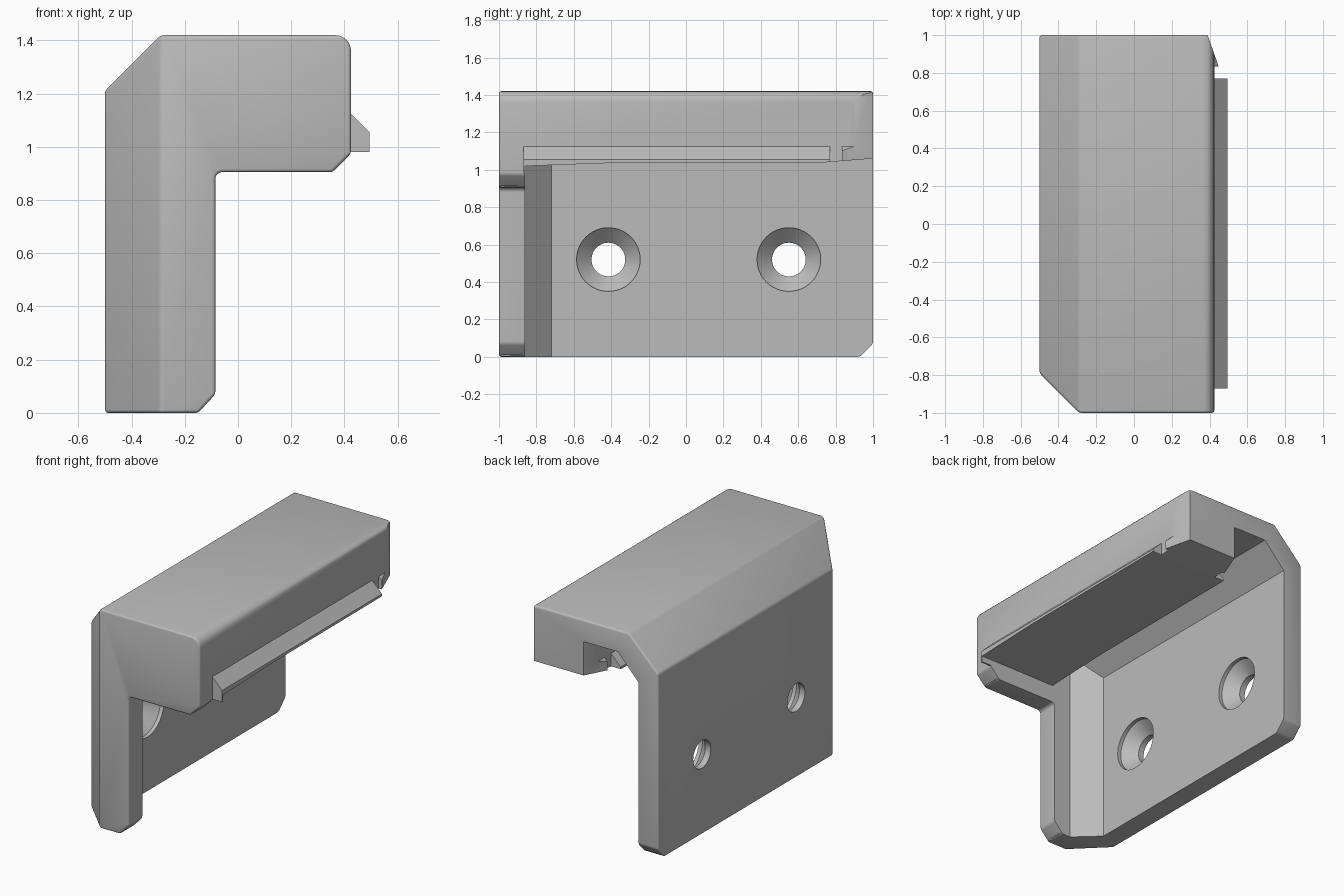
import bpy, bmesh, math
from mathutils import Vector

cube = bpy.data.objects.get("Cube")
if cube:
    bpy.data.objects.remove(cube, do_unlink=True)

grey = bpy.data.materials.new("plain grey")
grey.use_nodes = True
colour = (0.5, 0.5, 0.5, 1)
grey.diffuse_color = colour
grey.node_tree.nodes["Principled BSDF"].inputs["Base Color"].default_value = colour


def make_object(name, bm):
    bmesh.ops.recalc_face_normals(bm, faces=bm.faces)
    mesh = bpy.data.meshes.new(name)
    bm.to_mesh(mesh)
    bm.free()
    mesh.materials.append(grey)
    obj = bpy.data.objects.new(name, mesh)
    bpy.context.scene.collection.objects.link(obj)
    return obj


def prism(name, points, axis, start, end):
    """Extrude a 2D outline along the given axis (0, 1 or 2)."""
    bm = bmesh.new()
    verts = []
    for a, b in points:
        co = [a, b]
        co.insert(axis, start)
        verts.append(bm.verts.new(co))
    face = bm.faces.new(verts)
    ext = bmesh.ops.extrude_face_region(bm, geom=[face])
    shift = Vector((0, 0, 0))
    shift[axis] = end - start
    moved = [v for v in ext["geom"] if isinstance(v, bmesh.types.BMVert)]
    bmesh.ops.translate(bm, verts=moved, vec=shift)
    return make_object(name, bm)


def lathe_x(name, profile, y, z, sides=48):
    """Solid of revolution around an x-parallel axis."""
    bm = bmesh.new()
    rings = []
    for x, r in profile:
        angles = [math.tau * i / sides for i in range(sides)]
        rings.append([bm.verts.new((x, y + r * math.cos(t), z + r * math.sin(t))) for t in angles])
    for a, b in zip(rings, rings[1:]):
        for i in range(sides):
            j = (i + 1) % sides
            bm.faces.new((a[i], a[j], b[j], b[i]))
    bm.faces.new(rings[0])
    bm.faces.new(rings[-1])
    return make_object(name, bm)


def apply(obj, mod):
    bpy.context.view_layer.objects.active = obj
    bpy.ops.object.modifier_apply(modifier=mod.name)


def combine(obj, other, operation="DIFFERENCE"):
    mod = obj.modifiers.new("boolean", "BOOLEAN")
    mod.operation = operation
    mod.solver = "EXACT"
    mod.object = other
    apply(obj, mod)
    bpy.data.objects.remove(other, do_unlink=True)


def arc(cx, cz, r, start, end, steps=6):
    angles = [math.radians(start + (end - start) * i / steps) for i in range(steps + 1)]
    return [(cx + r * math.cos(t), cz + r * math.sin(t)) for t in angles]


# Bracket body: hooked outline with rounded shoulder and inner corner
outline = [(-0.5, 0), (-0.15, 0), (-0.085, 0.07)]
outline += arc(-0.06, 0.88, 0.025, 180, 90)
outline += [(0.355, 0.905), (0.425, 0.975)]
outline += arc(0.365, 1.36, 0.06, 0, 90)
outline += [(-0.29, 1.42), (-0.5, 1.21)]
body = prism("bracket", outline, 1, -1, 1)

# Front vertical and rear bottom corner chamfers
combine(body, prism("front_cut", [(-0.5, -0.79), (-0.29, -1), (-0.29, -1.2), (-0.7, -1.2), (-0.7, -0.79)], 2, -1, 2))
combine(body, prism("rear_cut", [(0.93, 0), (1, 0.07), (1.2, 0.07), (1.2, -0.2), (0.93, -0.2)], 0, -1, 1))
bevel = body.modifiers.new("soft_edges", "BEVEL")
bevel.width = 0.012
bevel.segments = 3
bevel.limit_method = "ANGLE"
bevel.angle_limit = math.radians(30)
apply(body, bevel)

# Channel between wall and bar, with a sloped inner front corner
channel = prism("channel", [(-0.36, -0.2), (0, -0.2), (0, 1.28), (-0.21, 1.28), (-0.36, 1.12)], 1, -0.86, 1.3)
combine(channel, prism("corner", [(-0.36, -0.72), (-0.21, -0.86), (-0.21, -1), (-0.5, -1), (-0.5, -0.72)], 2, -1, 2))
combine(body, channel)

# Snap ridges on both sides of the bar, with a gap before the lead-in tip
ridge = [(-0.02, 1.125), (0, 1.125), (0.07, 1.055), (0.07, 0.98), (-0.02, 0.98)]
for start, end in ((-0.87, 0.77), (0.835, 0.99)):
    for base, side in ((0.425, 1), (0, -1)):
        shape = [(base + side * x, z) for x, z in ridge]
        combine(body, prism("ridge", shape, 1, start, end), "UNION")

# Underside of the bar, rising slightly toward the rear
under = [(-0.86, -0.2), (-0.86, 1.02), (-0.4, 1.036), (0.75, 1.04), (1, 1.06), (1.3, 1.06), (1.3, -0.2)]
combine(body, prism("underside_cut", under, 0, -0.2, 0.9))

# Tapered lead-in at the rear of the bar
combine(body, prism("right_taper", [(0.39, 1), (0.46, 0.8), (0.7, 0.8), (0.7, 1.2), (0.39, 1.2)], 2, 0.9, 1.6))
combine(body, prism("left_taper", [(0.035, 1), (-0.035, 0.8), (-0.15, 0.8), (-0.15, 1.2), (0.035, 1.2)], 2, 0.9, 1.279))

# Countersunk screw holes
for y in (-0.415, 0.55):
    sink = [(-0.7, 0.09), (-0.46, 0.09), (-0.385, 0.17), (-0.2, 0.17)]
    combine(body, lathe_x("screw_hole", sink, y, 0.52))

bpy.ops.object.select_all(action="DESELECT")
body.select_set(True)
bpy.context.view_layer.objects.active = body
bpy.ops.object.shade_smooth_by_angle(angle=math.radians(32))
